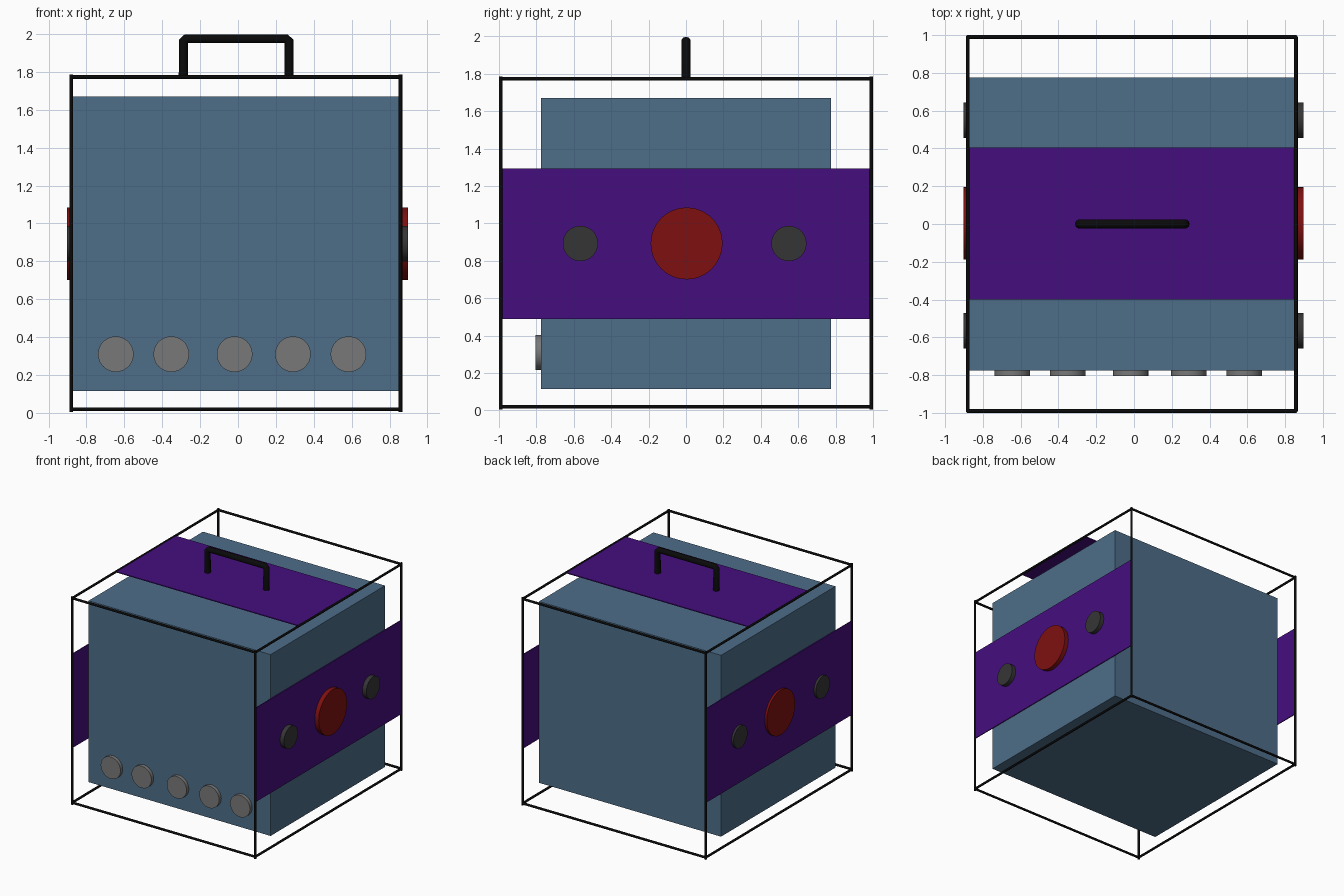
import bpy
from math import pi
from mathutils import Vector

if "Cube" in bpy.data.objects:
    bpy.data.objects.remove(bpy.data.objects["Cube"])


def material(name, r, g, b):
    m = bpy.data.materials.new(name)
    m.diffuse_color = (r, g, b, 1)
    m.use_nodes = True
    m.node_tree.nodes["Principled BSDF"].inputs["Base Color"].default_value = m.diffuse_color
    return m


BLUE = material("blue", 0.075, 0.155, 0.25)
PURPLE = material("purple", 0.06, 0.004, 0.21)
RED = material("red", 0.21, 0.005, 0.005)
DARK = material("dark_grey", 0.036, 0.036, 0.036)
GREY = material("mid_grey", 0.19, 0.19, 0.19)
BLACK = material("black", 0.003, 0.003, 0.003)


def box(name, lo, hi, mat):
    lo, hi = Vector(lo), Vector(hi)
    bpy.ops.mesh.primitive_cube_add(size=1, location=(lo + hi) / 2)
    ob = bpy.context.object
    ob.name = name
    ob.scale = hi - lo
    bpy.ops.object.transform_apply(location=False, rotation=False, scale=True)
    ob.data.materials.append(mat)


def disc(name, loc, radius, depth, rot, mat):
    bpy.ops.mesh.primitive_cylinder_add(vertices=48, radius=radius, depth=depth,
                                        location=loc, rotation=rot)
    ob = bpy.context.object
    ob.name = name
    ob.data.materials.append(mat)
    bpy.ops.object.shade_smooth_by_angle()


def tube(name, paths, radius):
    cu = bpy.data.curves.new(name, 'CURVE')
    cu.dimensions = '3D'
    cu.bevel_depth = radius
    cu.bevel_resolution = 3
    cu.use_fill_caps = True
    for pts in paths:
        sp = cu.splines.new('POLY')
        sp.points.add(len(pts) - 1)
        for p, co in zip(sp.points, pts):
            p.co = (*co, 1)
    cu.materials.append(BLACK)
    ob = bpy.data.objects.new(name, cu)
    bpy.context.collection.objects.link(ob)


X0, X1, Y, Z0, Z1 = -0.88, 0.857, 0.99, 0.02, 1.773

# Main body
box("body", (-0.875, -0.775, 0.115), (0.852, 0.775, 1.67), BLUE)

# Bands stretched across the frame on both sides and the top
box("band_right", (X1 - 0.004, -Y, 0.49), (X1 + 0.004, Y, 1.295), PURPLE)
box("band_left", (X0 - 0.004, -Y, 0.49), (X0 + 0.004, Y, 1.295), PURPLE)
box("band_top", (X0, -0.40, Z1 - 0.004), (X1, 0.405, Z1 + 0.004), PURPLE)

# Wire frame: twelve edges of a box
edges = []
for z in (Z0, Z1):
    edges += [[(X0, y, z), (X1, y, z)] for y in (-Y, Y)]
    edges += [[(x, -Y, z), (x, Y, z)] for x in (X0, X1)]
edges += [[(x, y, 0.005), (x, y, Z1 + 0.012)] for x in (X0, X1) for y in (-Y, Y)]
tube("frame", edges, 0.01)

# Carrying handle with small rounded corners
tube("handle", [[(-0.288, 0, 1.77), (-0.288, 0, 1.96), (-0.272, 0, 1.975),
                 (0.253, 0, 1.975), (0.269, 0, 1.96), (0.269, 0, 1.77)]], 0.025)

# Side discs, the same on both sides
for side, x in (("right", 0.875), ("left", -0.88)):
    disc("large_disc_" + side, (x, 0.003, 0.893), 0.192, 0.046, (0, pi / 2, 0), RED)
    for end, y in (("front", -0.565), ("back", 0.55)):
        disc(f"small_disc_{side}_{end}", (x, y, 0.893), 0.094, 0.046, (0, pi / 2, 0), DARK)

# Row of front buttons
for i, x in enumerate((-0.645, -0.352, -0.018, 0.29, 0.583)):
    disc(f"front_button_{i + 1}", (x, -0.78, 0.31), 0.094, 0.05, (pi / 2, 0, 0), GREY)
